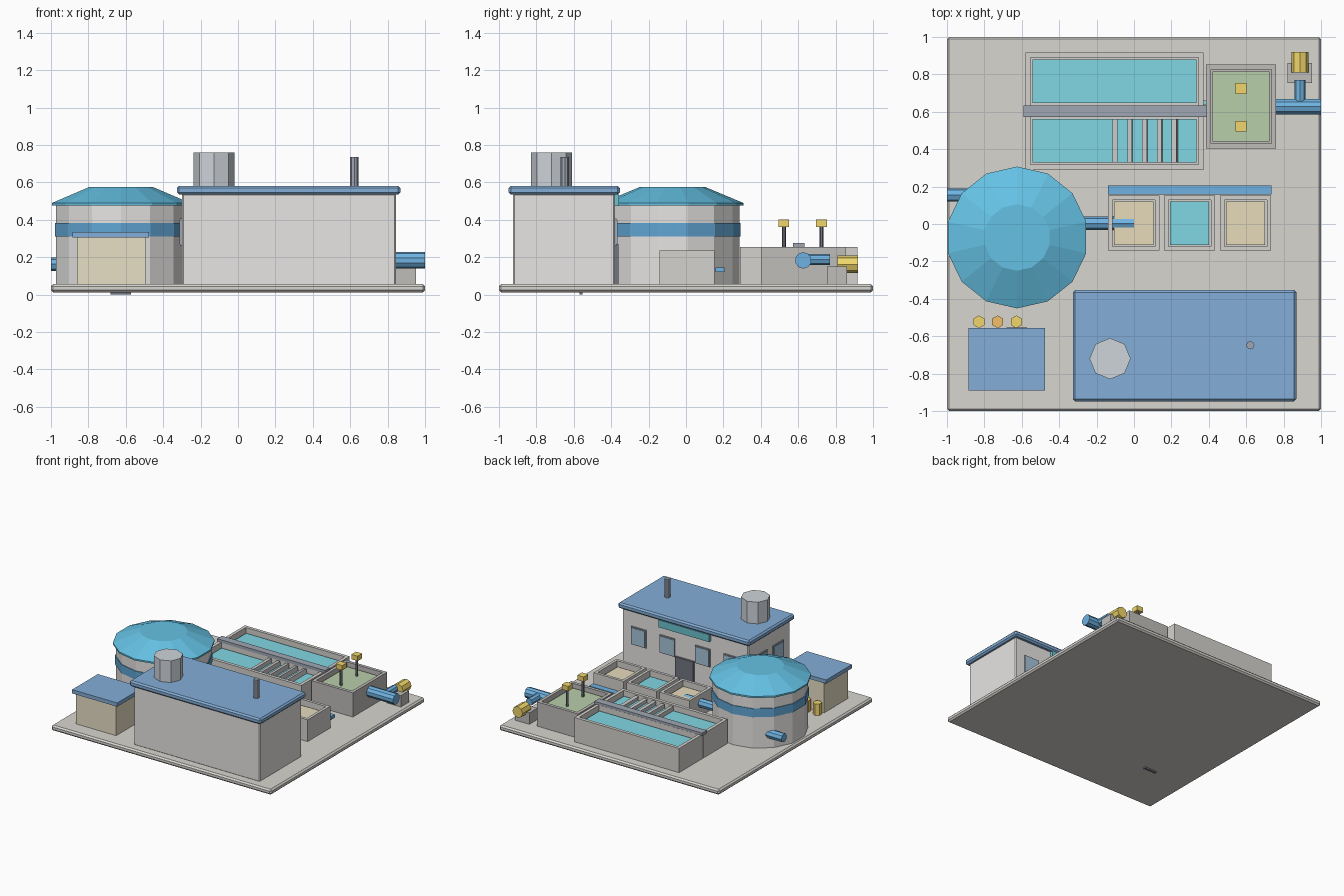
import bpy, bmesh, math
from mathutils import Matrix, Vector

if "Cube" in bpy.data.objects:
    bpy.data.objects.remove(bpy.data.objects["Cube"])

COLORS = {
    "ground": (0.69, 0.67, 0.63), "wall": (0.80, 0.79, 0.77), "concrete": (0.66, 0.65, 0.62),
    "stone": (0.53, 0.51, 0.49), "roof": (0.23, 0.42, 0.68), "dome": (0.13, 0.54, 0.78),
    "pipe": (0.16, 0.45, 0.76), "band": (0.12, 0.38, 0.66), "teal": (0.22, 0.68, 0.77),
    "sand": (0.79, 0.71, 0.50), "tan": (0.80, 0.74, 0.56), "green": (0.48, 0.62, 0.40),
    "yellow": (0.88, 0.68, 0.15), "orange": (0.90, 0.52, 0.15), "dark": (0.17, 0.18, 0.22),
    "steel": (0.35, 0.39, 0.45), "vent": (0.62, 0.66, 0.70), "glass": (0.38, 0.56, 0.70),
    "sign": (0.15, 0.55, 0.62), "pale": (0.86, 0.86, 0.84),
}
mats = {}


def finish(name, bm, color):
    if color not in mats:
        mats[color] = bpy.data.materials.new(color)
        mats[color].diffuse_color = (*COLORS[color], 1)
    bmesh.ops.recalc_face_normals(bm, faces=bm.faces[:])
    me = bpy.data.meshes.new(name)
    bm.to_mesh(me)
    bm.free()
    me.materials.append(mats[color])
    ob = bpy.data.objects.new(name, me)
    bpy.context.collection.objects.link(ob)
    return ob


def box_bm(lo, hi, tilt=0):
    lo, hi = Vector(lo), Vector(hi)
    m = (Matrix.Translation((lo + hi) / 2) @ Matrix.Rotation(tilt, 4, 'Y')
         @ Matrix.Diagonal((*(hi - lo), 1)))
    bm = bmesh.new()
    bmesh.ops.create_cube(bm, size=1, matrix=m)
    return bm


def box(name, x, y, z, color, bevel=0, tilt=0):
    ob = finish(name, box_bm((x[0], y[0], z[0]), (x[1], y[1], z[1]), tilt), color)
    if bevel:
        mod = ob.modifiers.new("bevel", 'BEVEL')
        mod.width, mod.segments = bevel, 1
    return ob


def rod(name, start, end, r1, color, sides=8, r2=None):
    a, b = Vector(start), Vector(end)
    d = b - a
    m = Matrix.Translation((a + b) / 2) @ d.to_track_quat('Z', 'Y').to_matrix().to_4x4()
    if abs(d.x) + abs(d.y) < 1e-6:
        m = Matrix.Translation((a + b) / 2)
    bm = bmesh.new()
    bmesh.ops.create_cone(bm, cap_ends=True, segments=sides, radius1=r1,
                          radius2=r1 if r2 is None else r2, depth=d.length, matrix=m)
    return finish(name, bm, color)


def basin(name, x, y, top, wall, level, color, fill):
    # open-topped tank with a sheet of water, sand or sludge inside
    bm = box_bm((x[0], y[0], 0.05), (x[1], y[1], top))
    face = max(bm.faces, key=lambda f: f.calc_center_median().z)
    bmesh.ops.inset_region(bm, faces=[face], thickness=wall)
    inner = bmesh.ops.extrude_discrete_faces(bm, faces=[face])["faces"][0]
    bmesh.ops.translate(bm, verts=inner.verts, vec=(0, 0, level - 0.03 - top))
    finish(name, bm, color)
    box(name + "_fill", (x[0] + wall, x[1] - wall), (y[0] + wall, y[1] - wall),
        (level - 0.03, level), fill)


# ground slab
box("ground_slab", (-1, 1), (-1, 1), (0.012, 0.056), "ground", 0.012)

# main building with roof, vent and stack
box("main_building", (-0.30, 0.845), (-0.925, -0.38), (0.05, 0.54), "wall", 0.008)
box("main_roof", (-0.327, 0.868), (-0.948, -0.353), (0.535, 0.582), "roof", 0.012)
rod("roof_vent", (-0.128, -0.72, 0.57), (-0.128, -0.72, 0.76), 0.11, "vent", 8)
rod("exhaust_stack", (0.622, -0.648, 0.57), (0.622, -0.648, 0.735), 0.022, "steel", 8)

# windows, door and sign band on the yard side and the left end
for i, dx in enumerate((-0.42, -0.16, 0.16, 0.42)):
    c = 0.272 + dx
    box(f"window_frame_{i}", (c - 0.068, c + 0.068), (-0.385, -0.371), (0.262, 0.408), "steel")
    box(f"window_glass_{i}", (c - 0.06, c + 0.06), (-0.385, -0.367), (0.27, 0.40), "glass")
for i, c in enumerate((-0.55, -0.76)):
    box(f"side_window_frame_{i}", (-0.31, -0.295), (c - 0.068, c + 0.068), (0.262, 0.408), "steel")
    box(f"side_window_glass_{i}", (-0.314, -0.295), (c - 0.06, c + 0.06), (0.27, 0.40), "glass")
box("main_door", (0.19, 0.355), (-0.385, -0.362), (0.05, 0.27), "dark")
box("sign_band", (0.04, 0.50), (-0.385, -0.358), (0.475, 0.535), "sign")

# round storage tank
tx, ty = -0.625, -0.072
rod("storage_tank", (tx, ty, 0.05), (tx, ty, 0.485), 0.357, "wall", 14)
rod("tank_band", (tx, ty, 0.312), (tx, ty, 0.382), 0.363, "band", 14)
rod("tank_eave", (tx, ty, 0.477), (tx, ty, 0.49), 0.379, "dome", 14)
rod("tank_roof", (tx, ty, 0.49), (tx, ty, 0.574), 0.379, "dome", 14, 0.178)
rod("tank_inlet_pipe", (-1, 0.155, 0.163), (-0.85, 0.155, 0.163), 0.036, "pipe")
rod("tank_outlet_pipe", (-0.32, 0.004, 0.163), (0, 0.004, 0.163), 0.036, "pipe")

# three filter beds and their collector pipe
for i, fill in enumerate(("sand", "teal", "sand")):
    c = i * 0.299
    basin(f"filter_bed_{i}", (c - 0.138, c + 0.135), (-0.143, 0.152), 0.235, 0.032, 0.19,
          "concrete", fill)
box("collector_pipe", (-0.138, 0.735), (0.158, 0.207), (0.12, 0.146), "pipe")

# twin settling basins, walkway and baffles
basin("settling_basin_near", (-0.58, 0.372), (0.29, 0.60), 0.255, 0.038, 0.215, "concrete", "teal")
basin("settling_basin_far", (-0.58, 0.372), (0.608, 0.918), 0.255, 0.038, 0.215, "concrete", "teal")
box("walkway", (-0.59, 0.39), (0.573, 0.634), (0.25, 0.275), "steel")
for i in range(5):
    c = -0.102 + i * 0.081
    box(f"baffle_{i}", (c - 0.013, c + 0.013), (0.328, 0.562), (0.17, 0.25), "pale",
        tilt=math.radians(-3 * i))

# sludge basin with two aerators
basin("sludge_basin", (0.385, 0.76), (0.405, 0.852), 0.255, 0.036, 0.222, "stone", "green")
box("transfer_channel", (0.36, 0.395), (0.64, 0.66), (0.19, 0.22), "teal")
for i, y in enumerate((0.523, 0.725)):
    rod(f"aerator_post_{i}", (0.572, y, 0.2), (0.572, y, 0.37), 0.011, "dark", 6)
    box(f"aerator_head_{i}", (0.543, 0.601), (y - 0.029, y + 0.029), (0.362, 0.402), "yellow")

# outflow pipe and pump
rod("outflow_pipe", (0.755, 0.627, 0.183), (1, 0.627, 0.183), 0.044, "pipe", 10)
rod("pump_pipe", (0.887, 0.627, 0.187), (0.887, 0.77, 0.187), 0.03, "pipe")
box("pump_base", (0.822, 0.952), (0.755, 0.86), (0.05, 0.15), "stone")
rod("pump_motor", (0.887, 0.81, 0.162), (0.887, 0.92, 0.162), 0.046, "yellow", 8)

# control shed with door
box("control_shed", (-0.86, -0.495), (-0.875, -0.565), (0.05, 0.31), "tan")
box("shed_roof", (-0.885, -0.475), (-0.89, -0.556), (0.305, 0.336), "roof")
box("shed_door", (-0.683, -0.573), (-0.57, -0.553), (0, 0.2), "dark")

# chemical drums
for i, color in enumerate(("yellow", "orange", "yellow")):
    x = -0.829 + i * 0.1
    rod(f"drum_{i}", (x, -0.523, 0.05), (x, -0.523, 0.15), 0.034, color, 6)

for m in bpy.data.materials:
    if m.users and not m.is_grease_pencil:
        m.use_nodes = True
        m.node_tree.nodes["Principled BSDF"].inputs["Base Color"].default_value = m.diffuse_color
